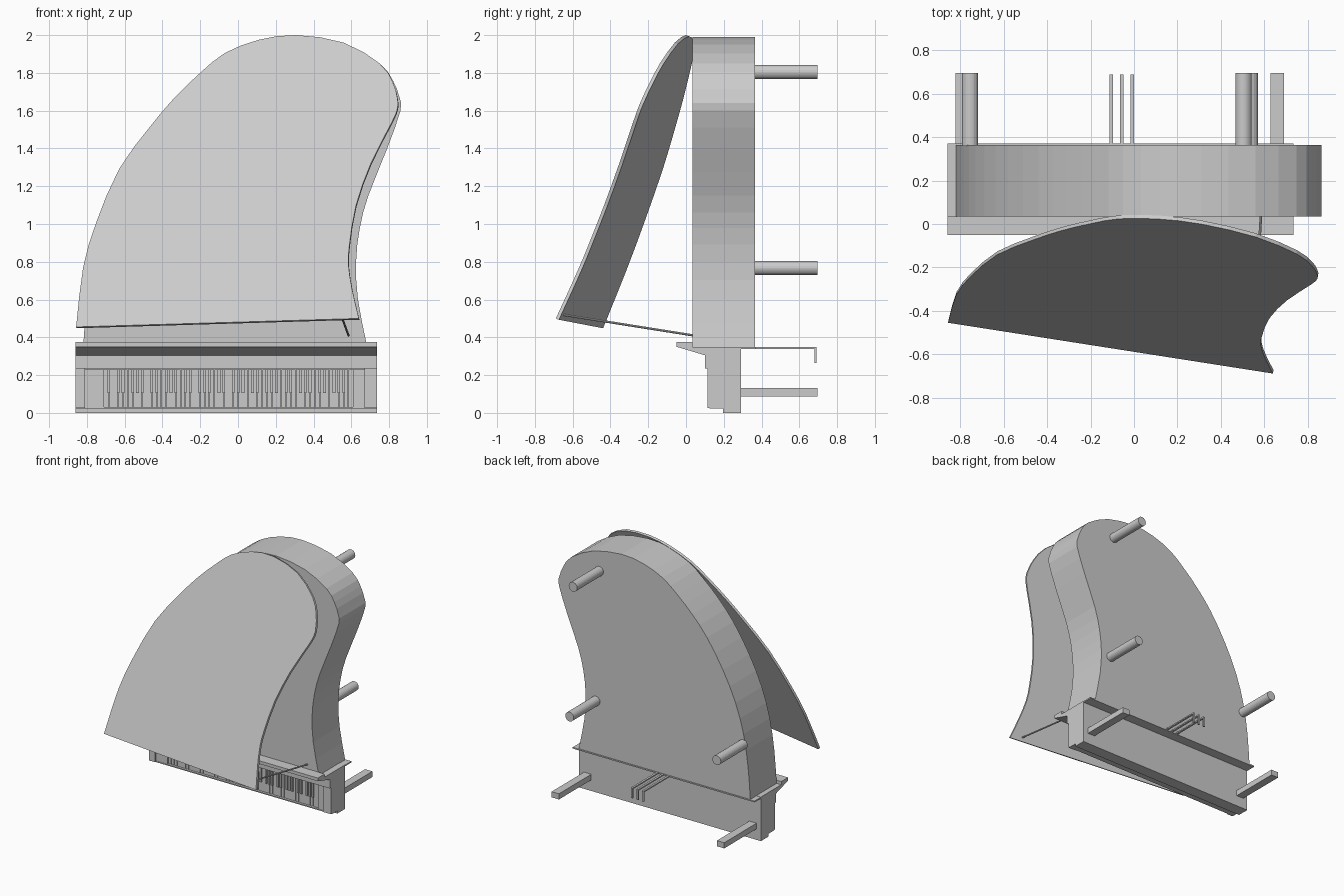
import bpy, bmesh
from mathutils import Vector

cube = bpy.data.objects.get("Cube")
if cube:
    bpy.data.objects.remove(cube, do_unlink=True)

GREY = (0.6, 0.6, 0.6, 1)
mat = bpy.data.materials.new("plain grey")
mat.use_nodes = True
mat.diffuse_color = GREY
mat.node_tree.nodes["Principled BSDF"].inputs["Base Color"].default_value = GREY


def finish(name, bm):
    bmesh.ops.recalc_face_normals(bm, faces=bm.faces)
    me = bpy.data.meshes.new(name)
    bm.to_mesh(me)
    bm.free()
    me.materials.append(mat)
    ob = bpy.data.objects.new(name, me)
    bpy.context.collection.objects.link(ob)
    return ob


def add_box(bm, x, y, z):
    """Box from three (low, high) ranges."""
    vs = bmesh.ops.create_cube(bm, size=1)["verts"]
    for v in vs:
        v.co = [r[0] + (c + 0.5) * (r[1] - r[0]) for c, r in zip(v.co, (x, y, z))]


def boxes(name, *items):
    bm = bmesh.new()
    for item in items:
        add_box(bm, *item)
    return finish(name, bm)


def prism(name, points, offset):
    """Extrude a closed 3D outline along an offset."""
    bm = bmesh.new()
    face = bm.faces.new([bm.verts.new(p) for p in points])
    new = bmesh.ops.extrude_face_region(bm, geom=[face], use_keep_orig=True)["geom"]
    for v in new:
        if isinstance(v, bmesh.types.BMVert):
            v.co += Vector(offset)
    return finish(name, bm)


def rod(name, a, b, radius, sides=24):
    a, b = Vector(a), Vector(b)
    bm = bmesh.new()
    bmesh.ops.create_cone(bm, cap_ends=True, segments=sides, radius1=radius,
                          radius2=radius, depth=(b - a).length)
    turn = (b - a).to_track_quat('Z', 'Y').to_matrix()
    for v in bm.verts:
        v.co = turn @ v.co + (a + b) / 2
    return finish(name, bm)


def smooth_path(pts, steps=2):
    """Catmull-Rom curve through an open row of points."""
    p = [Vector(q) for q in pts]
    p = [2 * p[0] - p[1]] + p + [2 * p[-1] - p[-2]]
    out = []
    for a, b, c, d in zip(p, p[1:], p[2:], p[3:]):
        for i in range(steps):
            t = i / steps
            out.append((2 * b + (c - a) * t + (2 * a - 5 * b + 4 * c - d) * t * t
                        + (3 * b - a - 3 * c + d) * t ** 3) / 2)
    return out + [p[-2]]


# Curved case
case = smooth_path([(-.82, .345), (-.8, .6), (-.76, .85), (-.69, 1.08), (-.58, 1.31),
                    (-.44, 1.53), (-.31, 1.68), (-.18, 1.8), (-.05, 1.9), (.12, 1.967),
                    (.31, 1.99), (.56, 1.95), (.75, 1.85), (.82, 1.76), (.855, 1.67),
                    (.86, 1.6), (.79, 1.4), (.69, 1.15), (.645, .98), (.625, .8),
                    (.635, .6), (.685, .345)])
prism("case", [(p.x, .035, p.y) for p in case], (0, .33, 0))

# Open lid lying in a tilted plane
lid = smooth_path([(-.857, .455), (-.82, .77), (-.75, 1.01), (-.63, 1.29), (-.47, 1.51),
                   (-.335, 1.67), (-.2, 1.8), (-.07, 1.905), (.11, 1.975), (.31, 2),
                   (.56, 1.96), (.75, 1.85), (.82, 1.75), (.843, 1.67), (.845, 1.615),
                   (.815, 1.54), (.705, 1.325), (.625, 1.1), (.59, .89), (.585, .78),
                   (.605, .65), (.64, .5)])
normal = Vector((.169, 1, -.422)).normalized()
prism("lid", [(p.x, -.792 - .169 * p.x + .422 * p.y, p.y) for p in lid], normal * .018)
rod("lid_prop", (.585, .04, .41), (.545, -.655, .52), .006, 8)

# Keyboard housing
LEFT, RIGHT = -.86, .735
profile = [(-.05, .375), (.035, .375), (.035, .35), (.29, .35), (.29, .235),
           (.1, .235), (.1, .305), (-.05, .35)]
prism("key_cover", [(LEFT, y, z) for y, z in profile], (RIGHT - LEFT, 0, 0))
boxes("case_floor_plate", ((LEFT, RIGHT), (.035, .37), (.338, .348)))
boxes("keybed",
      ((LEFT, RIGHT), (.16, .29), (.025, .24)),
      ((LEFT, RIGHT), (.195, .29), (0, .03)),
      ((LEFT, RIGHT), (.125, .2), (.022, .03)))
boxes("cheeks",
      ((LEFT, -.81), (.115, .17), (.025, .236)),
      ((.67, RIGHT), (.115, .17), (.025, .236)))
boxes("key_blocks",
      ((-.81, -.71), (.128, .17), (.028, .229)),
      ((.61, .67), (.128, .17), (.028, .229)))

# Keys: 52 naturals, with sharps after A, C, D, F and G
COUNT = 52
START = -.71
pitch = 1.32 / COUNT
naturals, sharps = [], []
for i in range(COUNT):
    x = START + i * pitch
    naturals.append(((x + .001, x + pitch - .001), (.143, .17), (.03, .23)))
    if "ABCDEFG"[i % 7] in "ACDFG" and i < COUNT - 1:
        edge = x + pitch
        sharps.append(((edge - .007, edge + .007), (.13, .15), (.105, .23)))
boxes("natural_keys", *naturals)
boxes("sharp_keys", *sharps)

# Legs
for name, x, z in (("tail_leg", .505, 1.805), ("left_round_leg", .535, .768),
                   ("right_round_leg", -.755, .768)):
    rod(name, (x, .36, z), (x, .695, z), .037)
for name, x in (("left_square_leg", .66), ("right_square_leg", -.79)):
    boxes(name, ((x - .032, x + .032), (.275, .695), (.087, .132)))

# Pedal rods with turned down tips
for name, x in (("left_pedal", -.008), ("middle_pedal", -.056), ("right_pedal", -.105)):
    boxes(name,
          ((x - .008, x + .008), (.28, .69), (.338, .348)),
          ((x - .008, x + .008), (.68, .69), (.265, .348)))
